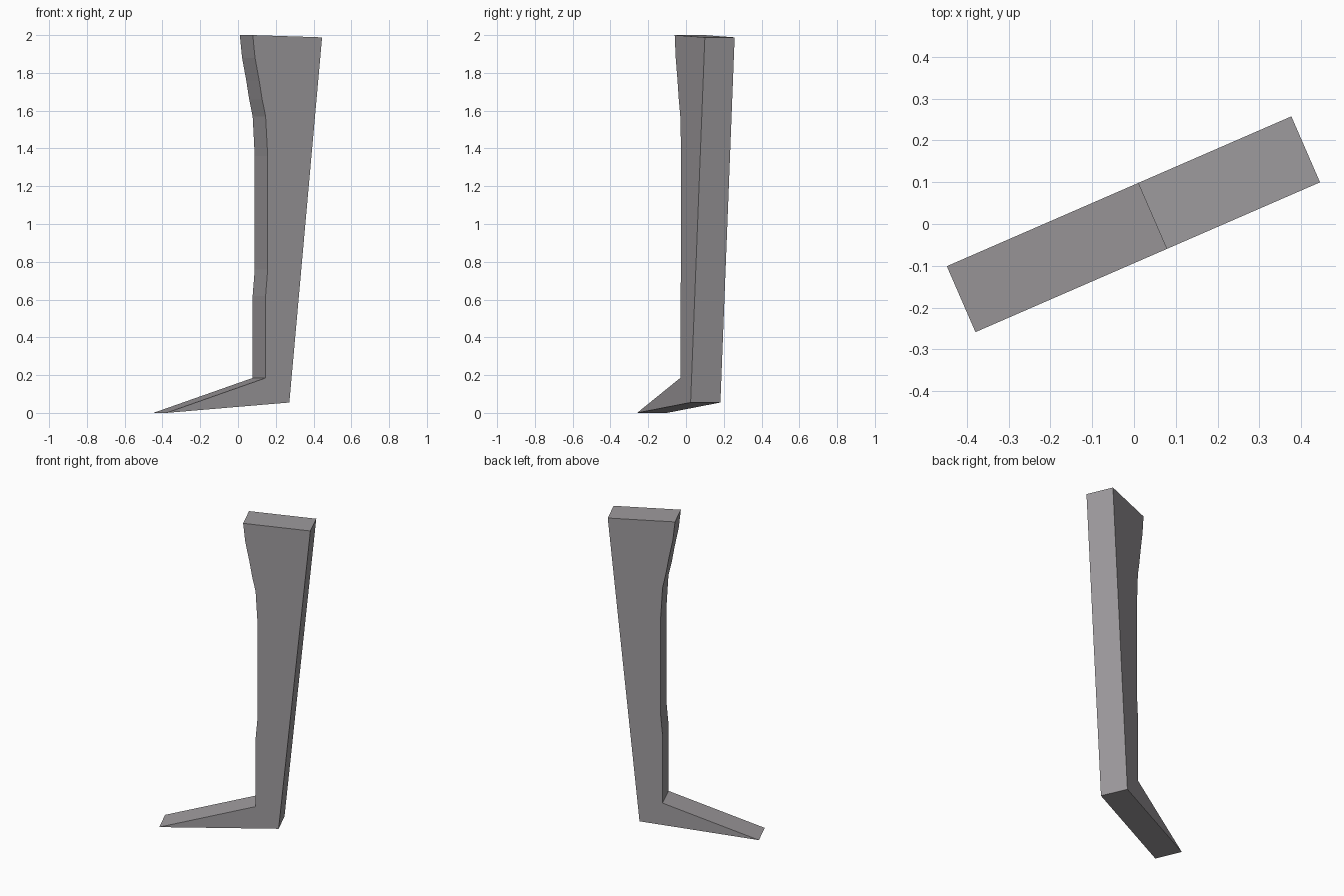
import bpy, bmesh, math
from mathutils import Matrix

if "Cube" in bpy.data.objects:
    bpy.data.objects.remove(bpy.data.objects["Cube"])

# Side profile of the leg: (distance along the foot, height)
PROFILE = [
    (-0.451, 0.0),                                    # toe
    (0.259, 0.055),                                   # heel
    (0.448, 1.988),                                   # top back
    (0.048, 2.0), (0.061, 1.88), (0.085, 1.76),       # top front and thigh
    (0.102, 1.66), (0.122, 1.57), (0.134, 1.36),      # knee
    (0.134, 0.76), (0.122, 0.62),                     # shin
    (0.122, 0.185),                                   # ankle
]
THICKNESS = 0.172
TURN = math.radians(23.5)

# One flat grey
grey = bpy.data.materials.new("warm_grey")
grey.diffuse_color = (0.34, 0.325, 0.337, 1)
grey.use_nodes = True
grey.node_tree.nodes["Principled BSDF"].inputs["Base Color"].default_value = grey.diffuse_color

# Leg with foot: profile extruded through its thickness, then turned
bm = bmesh.new()
face = bm.faces.new([bm.verts.new((u, -THICKNESS / 2, z)) for u, z in PROFILE])
ext = bmesh.ops.extrude_face_region(bm, geom=[face], use_keep_orig=True)
moved = [g for g in ext["geom"] if isinstance(g, bmesh.types.BMVert)]
bmesh.ops.translate(bm, verts=moved, vec=(0, THICKNESS, 0))
bmesh.ops.transform(bm, matrix=Matrix.Rotation(TURN, 4, 'Z'), verts=bm.verts)
bmesh.ops.recalc_face_normals(bm, faces=bm.faces)
bmesh.ops.triangulate(bm, faces=[f for f in bm.faces if len(f.verts) > 4])

mesh = bpy.data.meshes.new("leg_with_foot")
bm.to_mesh(mesh)
bm.free()
mesh.materials.append(grey)
leg = bpy.data.objects.new("leg_with_foot", mesh)
bpy.context.collection.objects.link(leg)
